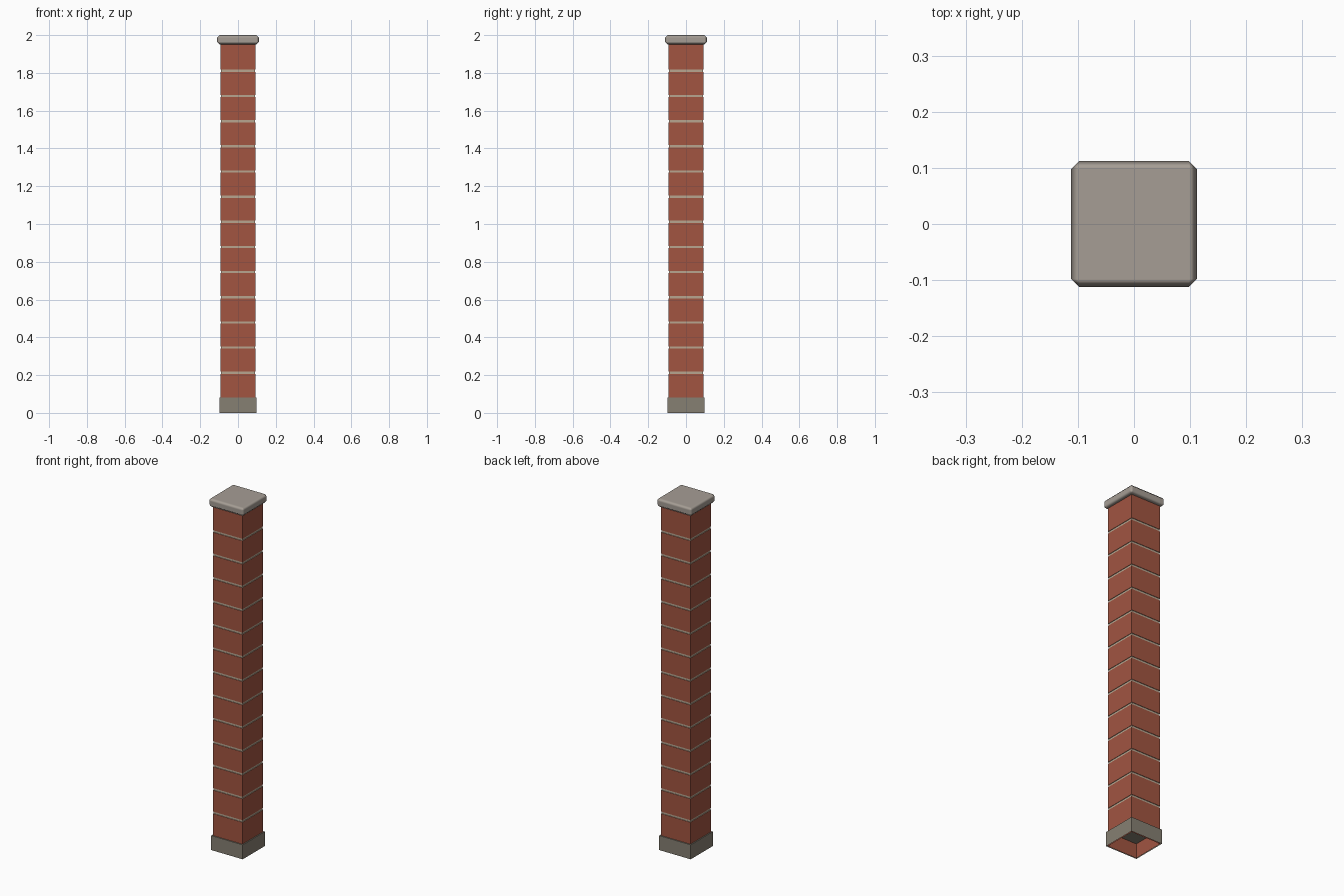
import bpy, bmesh

if "Cube" in bpy.data.objects:
    bpy.data.objects.remove(bpy.data.objects["Cube"])


def material(name, rgb):
    m = bpy.data.materials.new(name)
    m.diffuse_color = (*rgb, 1)
    m.use_nodes = True
    m.node_tree.nodes["Principled BSDF"].inputs["Base Color"].default_value = m.diffuse_color
    return m


BRICK = material("brick", (0.36, 0.09, 0.053))
MORTAR = material("mortar", (0.48, 0.38, 0.28))
BASE = material("base_stone", (0.24, 0.215, 0.17))
CAP = material("cap_stone", (0.38, 0.34, 0.30))


def square_tube(name, profile, mats, cap_top=False, cap_bottom=False):
    """Stack square rings from (half width, z, material index of the band above)."""
    bm = bmesh.new()
    rings = [[bm.verts.new((sx * h, sy * h, z))
              for sx, sy in ((-1, -1), (1, -1), (1, 1), (-1, 1))]
             for h, z, _ in profile]
    for lo, hi, (_, _, idx) in zip(rings, rings[1:], profile):
        for i in range(4):
            j = (i + 1) % 4
            bm.faces.new((lo[i], lo[j], hi[j], hi[i])).material_index = idx
    if cap_top:
        bm.faces.new(rings[-1])
    if cap_bottom:
        bm.faces.new(rings[0][::-1])
    mesh = bpy.data.meshes.new(name)
    bm.to_mesh(mesh)
    bm.free()
    for m in mats:
        mesh.materials.append(m)
    obj = bpy.data.objects.new(name, mesh)
    bpy.context.collection.objects.link(obj)
    return obj


# Brick shaft, open below, with slightly recessed mortar joints
H, GROOVE, JOINT = 0.093, 0.003, 0.012
profile = [(H, 0, 0)]
for i in range(13):
    z = 0.2125 + i * 0.1332
    profile += [(H, z - JOINT / 2, 1), (H - GROOVE, z - JOINT / 2, 1),
                (H - GROOVE, z + JOINT / 2, 1), (H, z + JOINT / 2, 0)]
profile.append((H, 1.96, 0))
square_tube("brick_shaft", profile, [BRICK, MORTAR])

# Stone base, open underneath
square_tube("base", [(0.099, 0, 0), (0.099, 0.082, 0)], [BASE], cap_top=True)

# Bevelled cap stone with soft edges
cap = square_tube("cap", [(0.112, 1.951, 0), (0.112, 2.0, 0)], [CAP],
                  cap_top=True, cap_bottom=True)
for p in cap.data.polygons:
    p.use_smooth = True
bevel = cap.modifiers.new("bevel", 'BEVEL')
bevel.width = 0.014
bevel.segments = 1
bevel.harden_normals = True
